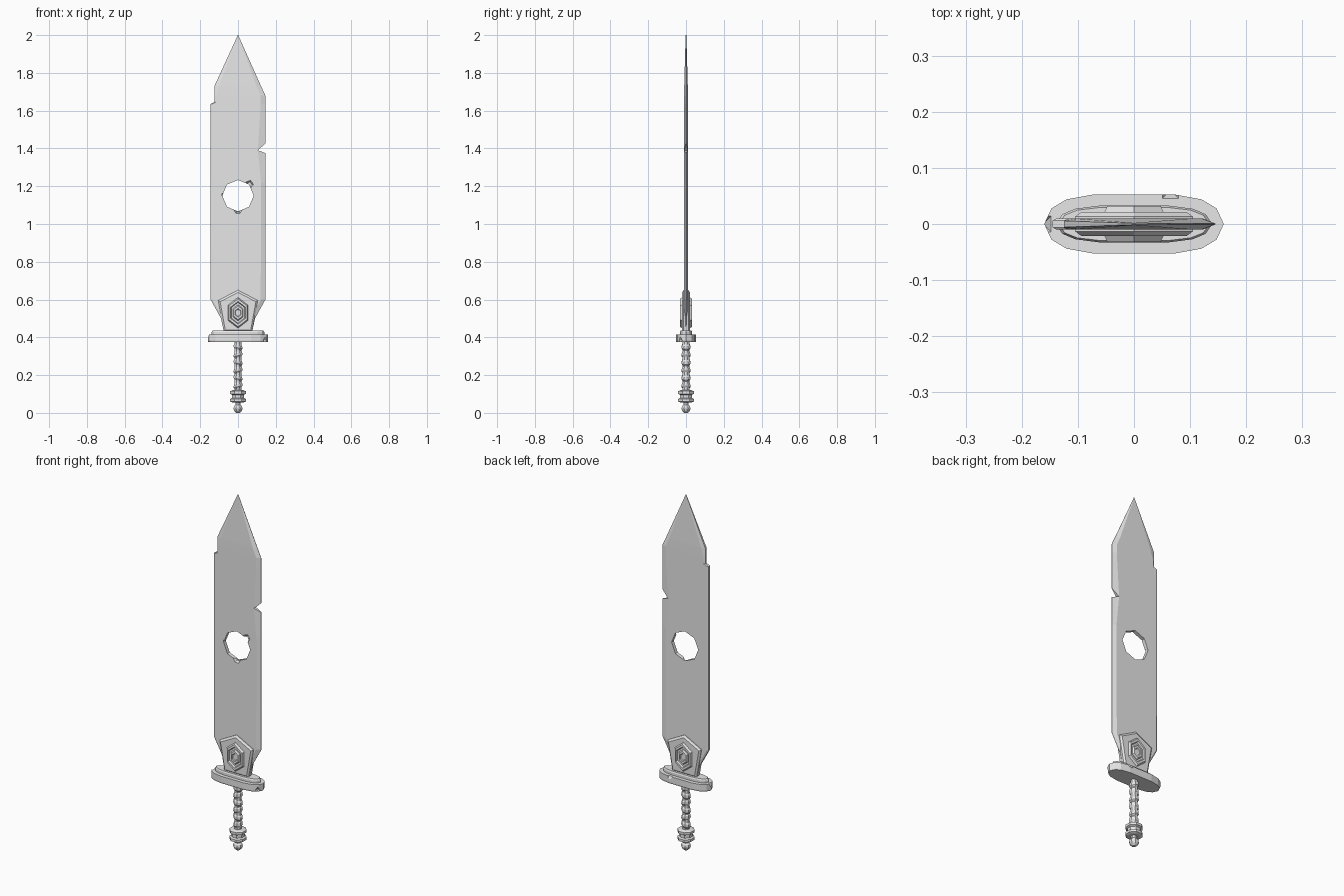
import bpy, bmesh, math

cube = bpy.data.objects.get("Cube")
if cube:
    bpy.data.objects.remove(cube)

steel = bpy.data.materials.new("grey steel")
steel.use_nodes = True
steel.diffuse_color = (0.8, 0.8, 0.8, 1)
steel.node_tree.nodes["Principled BSDF"].inputs["Base Color"].default_value = (0.8, 0.8, 0.8, 1)


def loft(name, rings):
    """Closed skin through rings of equal length, capped at both ends."""
    bm = bmesh.new()
    loops = [[bm.verts.new(p) for p in ring] for ring in rings]
    n = len(rings[0])
    for a, b in zip(loops, loops[1:]):
        for i in range(n):
            j = (i + 1) % n
            bm.faces.new((a[i], a[j], b[j], b[i]))
    bm.faces.new(loops[0][::-1])
    bm.faces.new(loops[-1])
    bmesh.ops.recalc_face_normals(bm, faces=bm.faces)
    mesh = bpy.data.meshes.new(name)
    bm.to_mesh(mesh)
    bm.free()
    mesh.materials.append(steel)
    obj = bpy.data.objects.new(name, mesh)
    bpy.context.collection.objects.link(obj)
    return obj


def slab(name, pts, layers, centre=(0, 0)):
    """Front-facing outline stacked along y; layers are (y, scale)."""
    cx, cz = centre
    return loft(name, [[(cx + (x - cx) * s, y, cz + (z - cz) * s) for x, z in pts]
                       for y, s in layers])


def circle(r, z, sides=8, tilt=0.0, ry=None):
    ring = []
    for i in range(sides):
        a = math.tau * (i + 0.5) / sides
        x, y = r * math.cos(a), (ry or r) * math.sin(a)
        ring.append((x, y, z + tilt * x))
    return ring


def polygon(cx, cz, r, sides, turn=0.0):
    return [(cx + r * math.cos(turn + math.tau * i / sides),
             cz + r * math.sin(turn + math.tau * i / sides)) for i in range(sides)]


def cut(obj, cutters):
    for c in cutters:
        c.hide_render = True
        mod = obj.modifiers.new("cut", "BOOLEAN")
        mod.operation = "DIFFERENCE"
        mod.solver = "EXACT"
        mod.object = c
        bpy.context.view_layer.objects.active = obj
        bpy.ops.object.modifier_apply(modifier=mod.name)
        bpy.data.objects.remove(c)


# Blade: blunt on the right, sharp on the left; rows run upwards
# (z, outer right, inner right, inner left, outer left, half thickness)
rows = [
    (0.43, -0.075, -0.065, 0.06, 0.075, 0.01),
    (0.50, -0.09, -0.08, 0.07, 0.09, 0.01),
    (0.60, -0.145, -0.135, 0.12, 0.145, 0.01),
    (1.22, -0.145, -0.138, 0.122, 0.145, 0.01),
    (1.39, -0.145, -0.138, 0.105, 0.145, 0.01),
    (1.635, -0.145, -0.138, 0.12, 0.145, 0.01),
    (1.645, -0.125, -0.117, 0.12, 0.145, 0.01),
    (1.68, -0.125, -0.115, 0.12, 0.145, 0.01),
    (1.73, -0.125, -0.10, 0.098, 0.122, 0.0095),
    (2.0, -0.001, -0.0005, 0.0005, 0.001, 0.002),
]
sections = []
for z, ro, ri, li, lo, t in rows:
    blunt, sharp = t * 0.6, t * 0.08
    sections.append([(ro, -blunt, z), (ri, -t, z), (li, -t, z), (lo, -sharp, z),
                     (lo, sharp, z), (li, t, z), (ri, t, z), (ro, blunt, z)])
blade = loft("blade", sections)

# Broken hole, its chips and the edge notch
through = [(-0.1, 1), (0.1, 1)]
dent = [(-0.03, 1.6), (0.003, 0.6)]
cut(blade, [
    slab("hole_cutter", polygon(0, 1.15, 0.083, 8, math.pi / 2), through),
    slab("notch_cutter", [(0.105, 1.39), (0.17, 1.367), (0.17, 1.45)], through),
    slab("low_chip_cutter", polygon(0, 1.075, 0.022, 6), dent, (0, 1.075)),
    slab("high_chip_cutter", polygon(0.06, 1.21, 0.022, 5), dent, (0.06, 1.21)),
    slab("side_chip_cutter", polygon(-0.08, 1.155, 0.009, 3), dent, (-0.08, 1.155)),
])

# Five-sided collar over the blade root
shield = [(0, 0.65), (0.105, 0.595), (0.075, 0.43), (-0.075, 0.43), (-0.105, 0.595)]
slab("collar", shield, [(-0.021, 0.9), (-0.013, 1), (0.013, 1), (0.021, 0.9)], (0, 0.53))

# Stepped six-sided gem and frame on both faces
hexagon = [(x * 0.82, 0.53 + (z - 0.53) * 1.1) for x, z in polygon(0, 0.53, 0.078, 6, math.pi / 2)]
steps = [(0.015, 1), (0.032, 0.86), (0.032, 0.7), (0.023, 0.64),
         (0.023, 0.5), (0.031, 0.42), (0.031, 0.27), (0.027, 0.22)]
for side, label in ((-1, "front"), (1, "back")):
    slab(label + "_gem", hexagon, [(side * y, s) for y, s in steps], (0, 0.53))

# Guard: wide lower plate and narrow upper plate
quarter = [(0.16, 0), (0.147, 0.028), (0.12, 0.044), (0.07, 0.053)]
half = quarter + [(-x, y) for x, y in quarter[::-1]]
oval = half + [(x, -y) for x, y in half[-2:0:-1]]


def plate(name, layers):
    return loft(name, [[(x * sx, y * sy, z) for x, y in oval] for z, sx, sy in layers])


guard = plate("guard", [(0.375, 0.98, 0.97), (0.382, 1, 1), (0.415, 1, 1)])
plate("guard_top", [(0.41, 0.87, 0.62), (0.428, 0.87, 0.62), (0.436, 0.84, 0.56)])


def chip(x, y, z):
    c = loft("chip_cutter", [circle(0.004, -0.022, 4), circle(0.02, 0, 4), circle(0.004, 0.022, 4)])
    c.location = (x, y, z)
    bpy.context.view_layer.update()
    return c


cut(guard, [chip(0.065, 0.06, 0.415), chip(-0.162, 0, 0.415), chip(0.148, -0.035, 0.385)])

# Wrapped grip: slanted bulges in alternating directions
grip = [circle(0.019, 0.11)]
for i in range(6):
    z, tilt = 0.13 + i * 0.041, 0.25 * (-1) ** i
    grip += [circle(0.019, z, 8, tilt), circle(0.025, z + 0.009, 8, tilt),
             circle(0.024, z + 0.024, 8, tilt), circle(0.019, z + 0.031, 8, tilt)]
grip.append(circle(0.019, 0.38))
loft("grip", grip)

# Pommel: two flanges around a drum, then a small knob
flanges = [(0.056, 0.034), (0.06, 0.045), (0.074, 0.045), (0.079, 0.035), (0.096, 0.035),
           (0.101, 0.045), (0.115, 0.045), (0.12, 0.03)]
loft("pommel", [circle(r, z) for z, r in flanges])
knob = [(0, 0.01), (0.01, 0.021), (0.022, 0.026), (0.034, 0.023), (0.042, 0.015), (0.06, 0.015)]
loft("pommel_knob", [circle(r, z) for z, r in knob])
